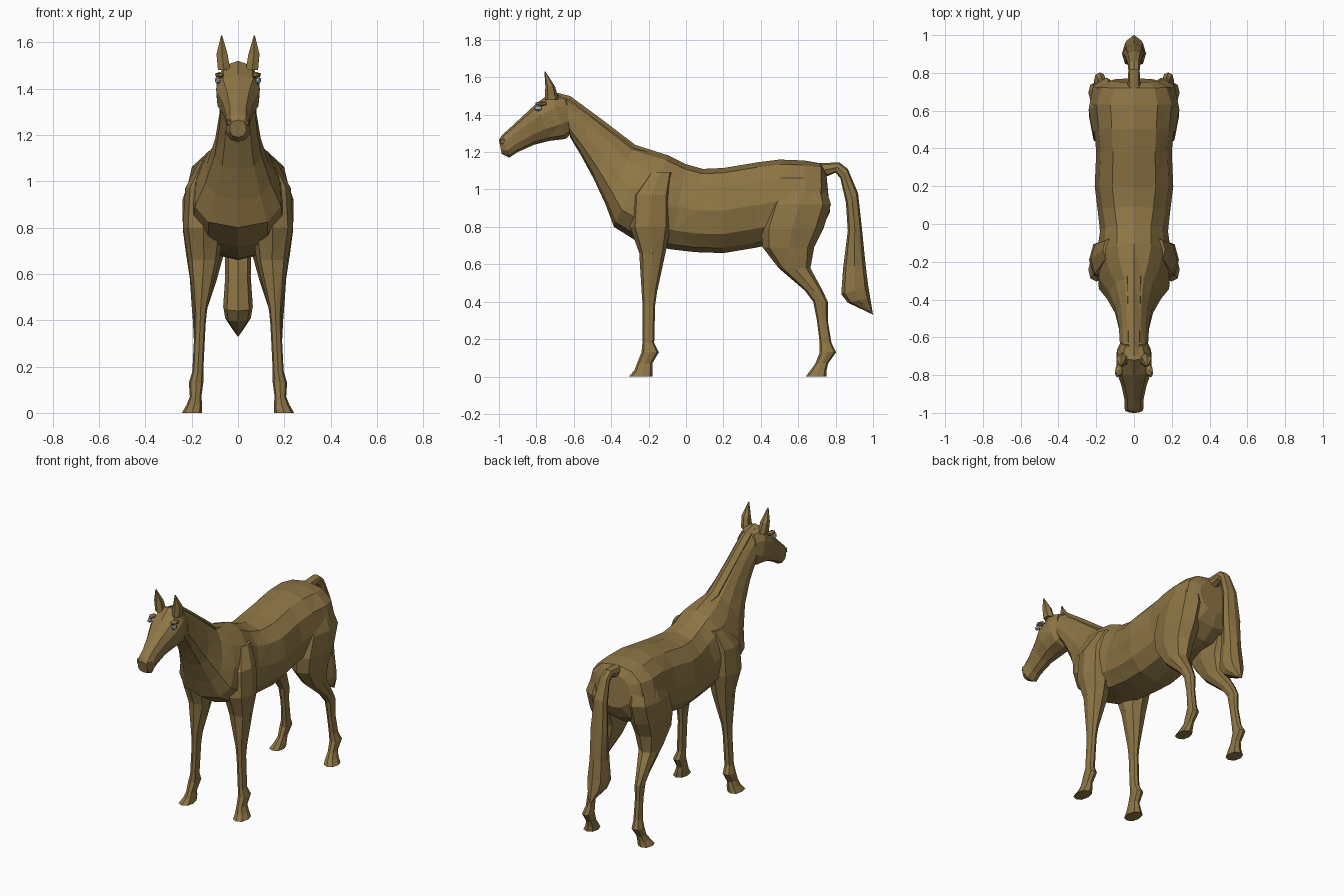
import bpy, bmesh, math
from mathutils import Vector


def material(name, rgb):
    m = bpy.data.materials.new(name)
    m.diffuse_color = (*rgb, 1)
    return m


COAT = material("coat", (0.27, 0.18, 0.06))
EYE = material("eye_grey", (0.40, 0.47, 0.52))


def power(v, e):
    return math.copysign(abs(v) ** e, v)


def loft(name, sections, n, e=0.85, mirror=False):
    """Skin flat-shaded rings; a section is (point a, point b, half width, taper, centre x)."""
    bm = bmesh.new()
    rings = []
    for a, b, w, k, x in sections:
        a, b = Vector((x, *a)), Vector((x, *b))
        mid, half = (a + b) / 2, (a - b) / 2
        ring = []
        for i in range(n):
            t = 2 * math.pi * i / n
            c, s = power(math.cos(t), e), power(math.sin(t), e)
            ring.append(bm.verts.new(mid + half * c + Vector((w * s * (1 + k * c), 0, 0))))
        rings.append(ring)
    for r, q in zip(rings, rings[1:]):
        for i in range(n):
            j = (i + 1) % n
            bm.faces.new((r[i], r[j], q[j], q[i]))
    bm.faces.new(rings[0])
    bm.faces.new(rings[-1])
    bmesh.ops.triangulate(bm, faces=bm.faces[:])
    bmesh.ops.recalc_face_normals(bm, faces=bm.faces[:])
    return finish(name, bm, COAT, mirror)


def finish(name, bm, mat, mirror):
    me = bpy.data.meshes.new(name)
    bm.to_mesh(me)
    bm.free()
    me.materials.append(mat)
    ob = bpy.data.objects.new(name, me)
    bpy.context.collection.objects.link(ob)
    if mirror:
        ob.modifiers.new("mirror", "MIRROR").use_axis = (True, False, False)
    return ob


def spine(name, rows, n, **kw):
    """Rows: top y, top z, bottom y, bottom z, half width, taper."""
    return loft(name, [((r[0], r[1]), (r[2], r[3]), r[4], r[5], 0) for r in rows], n, **kw)


def limb(name, rows, n=8):
    """Rows: z, front y, back y, inner x, outer x; mirrored to the other side."""
    return loft(name, [((f, z), (b, z), (o - i) / 2, 0, (o + i) / 2)
                       for z, f, b, i, o in rows], n, mirror=True)


def ball(name, loc, size, mat):
    bm = bmesh.new()
    bmesh.ops.create_icosphere(bm, subdivisions=1, radius=1)
    bmesh.ops.scale(bm, vec=size, verts=bm.verts)
    bmesh.ops.translate(bm, vec=loc, verts=bm.verts)
    return finish(name, bm, mat, True)


# Neck and trunk
spine("body", [
    (-0.64, 1.49, -0.62, 1.28, 0.075, -0.20),
    (-0.52, 1.41, -0.56, 1.18, 0.080, -0.25),
    (-0.40, 1.32, -0.49, 1.05, 0.098, -0.30),
    (-0.28, 1.23, -0.43, 0.92, 0.135, -0.35),
    (-0.20, 1.21, -0.385, 0.80, 0.180, -0.30),
    (-0.10, 1.185, -0.25, 0.715, 0.200, -0.20),
    (0.00, 1.135, -0.08, 0.68, 0.180, -0.10),
    (0.09, 1.11, 0.05, 0.665, 0.192, -0.03),
    (0.20, 1.115, 0.20, 0.66, 0.208, 0),
    (0.38, 1.145, 0.38, 0.69, 0.200, 0),
    (0.50, 1.16, 0.52, 0.72, 0.212, 0),
    (0.63, 1.155, 0.65, 0.74, 0.225, 0),
    (0.72, 1.14, 0.73, 0.80, 0.195, 0),
    (0.75, 1.09, 0.77, 0.88, 0.120, 0)], 12)

# Head
spine("head", [
    (-0.65, 1.50, -0.60, 1.31, 0.070, 0),
    (-0.72, 1.52, -0.645, 1.27, 0.095, 0),
    (-0.80, 1.46, -0.73, 1.26, 0.095, 0.10),
    (-0.87, 1.395, -0.81, 1.24, 0.068, 0.10),
    (-0.94, 1.33, -0.90, 1.20, 0.052, 0.05),
    (-0.985, 1.29, -0.945, 1.17, 0.053, 0),
    (-1.00, 1.265, -0.985, 1.19, 0.036, 0)], 10)

# Mane ridge along the neck
spine("mane", [
    (-0.70, 1.52, -0.67, 1.47, 0.025, 0),
    (-0.62, 1.50, -0.62, 1.40, 0.038, -0.2),
    (-0.45, 1.375, -0.47, 1.27, 0.040, -0.2),
    (-0.27, 1.238, -0.30, 1.16, 0.045, -0.2),
    (-0.12, 1.19, -0.14, 1.15, 0.020, 0)], 6)

# Tail
spine("tail", [
    (0.70, 1.14, 0.73, 1.06, 0.035, 0),
    (0.82, 1.145, 0.80, 1.09, 0.030, 0),
    (0.865, 1.11, 0.825, 1.06, 0.032, 0),
    (0.92, 0.98, 0.855, 0.93, 0.045, 0),
    (0.94, 0.80, 0.865, 0.78, 0.058, 0),
    (0.96, 0.60, 0.840, 0.58, 0.055, 0),
    (0.975, 0.48, 0.830, 0.44, 0.064, 0),
    (0.985, 0.42, 0.865, 0.395, 0.055, 0),
    (1.00, 0.33, 0.992, 0.335, 0.004, 0)], 8)

# Front legs with shoulder and hoof
limb("front_legs", [
    (1.09, -0.20, -0.07, 0.06, 0.165),
    (0.97, -0.29, -0.08, 0.06, 0.228),
    (0.80, -0.30, -0.08, 0.06, 0.238),
    (0.66, -0.25, -0.11, 0.08, 0.215),
    (0.45, -0.237, -0.155, 0.133, 0.190),
    (0.38, -0.232, -0.165, 0.140, 0.187),
    (0.18, -0.233, -0.170, 0.150, 0.197),
    (0.13, -0.238, -0.145, 0.150, 0.212),
    (0.07, -0.262, -0.180, 0.158, 0.208),
    (0.035, -0.275, -0.178, 0.155, 0.222),
    (0.0, -0.305, -0.178, 0.155, 0.242)])

# Hind legs with haunch and hoof
limb("hind_legs", [
    (1.06, 0.52, 0.73, 0.06, 0.190),
    (0.92, 0.44, 0.775, 0.05, 0.240),
    (0.79, 0.40, 0.735, 0.05, 0.238),
    (0.69, 0.41, 0.685, 0.06, 0.225),
    (0.58, 0.495, 0.665, 0.09, 0.208),
    (0.46, 0.635, 0.730, 0.13, 0.200),
    (0.40, 0.680, 0.758, 0.143, 0.195),
    (0.30, 0.700, 0.758, 0.147, 0.190),
    (0.18, 0.715, 0.778, 0.150, 0.197),
    (0.13, 0.715, 0.803, 0.150, 0.212),
    (0.07, 0.692, 0.760, 0.158, 0.208),
    (0.035, 0.667, 0.752, 0.155, 0.222),
    (0.0, 0.640, 0.752, 0.155, 0.242)])

# Ears
limb("ears", [
    (1.48, -0.755, -0.68, 0.030, 0.090),
    (1.55, -0.752, -0.70, 0.042, 0.096),
    (1.63, -0.757, -0.751, 0.068, 0.073)], 6)

# Eyes, brows and nostril rims
ball("eyes", (0.088, -0.79, 1.435), (0.014, 0.022, 0.017), EYE)
ball("brows", (0.080, -0.775, 1.458), (0.022, 0.035, 0.014), COAT)
ball("nostrils", (0.036, -0.975, 1.255), (0.016, 0.022, 0.022), COAT)
